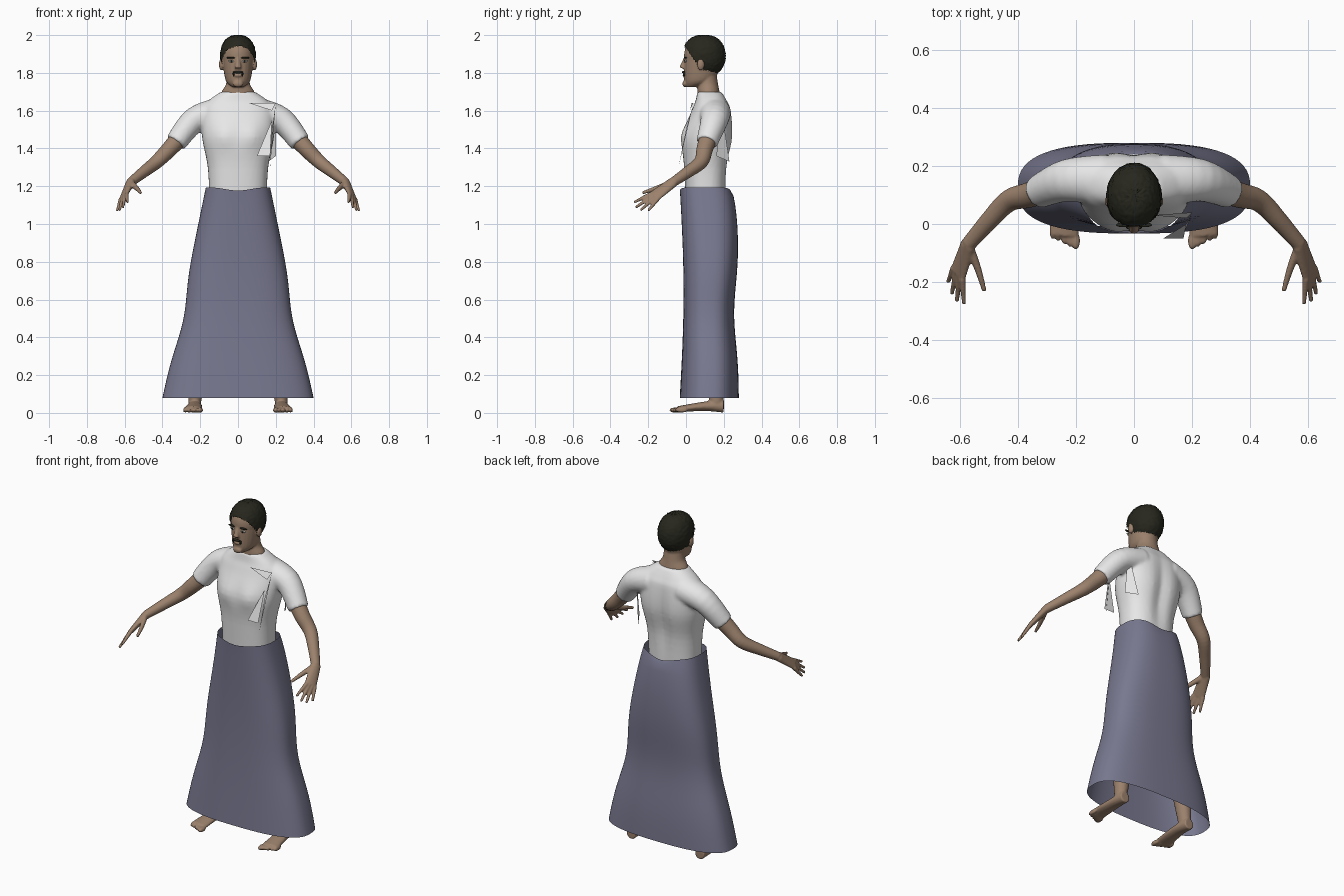
import bpy, bmesh, math, random
from mathutils import Vector, Matrix

cube = bpy.data.objects.get("Cube")
if cube:
    bpy.data.objects.remove(cube, do_unlink=True)
random.seed(4)
SIDEWAYS, FORWARD = Vector((1, 0, 0)), Vector((0, 1, 0))


def material(name, red, green, blue):
    mat = bpy.data.materials.new(name)
    mat.use_nodes = True
    mat.diffuse_color = (red, green, blue, 1)
    mat.node_tree.nodes["Principled BSDF"].inputs["Base Color"].default_value = (red, green, blue, 1)
    return mat


SKIN = material("brown_skin", 0.33, 0.22, 0.15)
WHITE = material("white_cloth", 0.8, 0.8, 0.8)
BLUE = material("blue_grey_cloth", 0.19, 0.19, 0.28)
HAIR = material("dark_hair", 0.02, 0.02, 0.013)
EYE = material("eye_white", 0.7, 0.7, 0.65)


def refine(rows, steps):
    """Smooth curve through the rows."""
    out = []
    last = len(rows) - 1
    for i in range(last):
        around = [rows[max(0, min(last, i + k))] for k in (-1, 0, 1, 2)]
        for step in range(steps):
            t = step / steps
            out.append([b + t / 2 * (c - a + t * (2 * a - 5 * b + 4 * c - d
                        + t * (3 * (b - c) + d - a))) for a, b, c, d in zip(*around)])
    return out + [list(rows[-1])]


def sweep(bm, rows, across=None, sides=24, power=2, steps=5, caps=True):
    """Skin oval sections (x, y, z, half width, half depth); level if no across."""
    rows = refine(rows, steps)
    centres = [Vector(row[:3]) for row in rows]
    rings = []
    for i, (*_, width, depth) in enumerate(rows):
        u, v = SIDEWAYS, FORWARD
        if across:
            along = (centres[min(i + 1, len(rows) - 1)] - centres[max(i - 1, 0)]).normalized()
            u = (across - along * across.dot(along)).normalized()
            v = along.cross(u)
        ring = []
        for k in range(sides):
            c, s = math.cos(math.tau * k / sides), math.sin(math.tau * k / sides)
            out_u = math.copysign(abs(c) ** (2 / power), c) * width
            out_v = math.copysign(abs(s) ** (2 / power), s) * depth
            ring.append(bm.verts.new(centres[i] + u * out_u + v * out_v))
        rings.append(ring)
    for low, high in zip(rings, rings[1:]):
        for k in range(sides):
            n = (k + 1) % sides
            bm.faces.new((low[k], low[n], high[n], high[k]))
    if caps:
        bm.faces.new(rings[0])
        bm.faces.new(rings[-1])
    return rings


def stack(bm, rows, **options):
    """Level sections given as (z, front y, back y, half width)."""
    rows = [(0, (front + back) / 2, z, width, (back - front) / 2) for z, front, back, width in rows]
    return sweep(bm, rows, **options)


def limb(bm, points, start, end, across):
    """Tube through the points, its (half width, half depth) tapering evenly."""
    start, end = Vector(start), Vector(end)
    last = len(points) - 1
    sweep(bm, [(*p, *start.lerp(end, i / last)) for i, p in enumerate(points)], across)


def blob(bm, centre, radii):
    matrix = Matrix.Translation(centre) @ Matrix.Diagonal((*radii, 1))
    bmesh.ops.create_uvsphere(bm, u_segments=16, v_segments=10, radius=1, matrix=matrix)


def blob_pair(bm, centre, radii):
    x, y, z = centre
    for side in (x, -x):
        blob(bm, (side, y, z), radii)


def finish(name, bm, mat, mirror=False, voxel=0):
    """Make the object; a voxel size blends its overlapping shells into one skin."""
    bmesh.ops.recalc_face_normals(bm, faces=bm.faces)
    mesh = bpy.data.meshes.new(name)
    bm.to_mesh(mesh)
    bm.free()
    mesh.polygons.foreach_set("use_smooth", [True] * len(mesh.polygons))
    mesh.materials.append(mat)
    ob = bpy.data.objects.new(name, mesh)
    bpy.context.collection.objects.link(ob)
    if mirror:
        ob.modifiers.new("Mirror", "MIRROR").use_mirror_merge = False
    if voxel:
        blend = ob.modifiers.new("Blend", "REMESH")
        blend.mode, blend.voxel_size, blend.use_smooth_shade = "VOXEL", voxel, True
        ob.modifiers.new("Soften", "SMOOTH").iterations = 3


def bump(value, centre, width):
    return math.exp(-((value - centre) / width) ** 2)


# Long wrapped skirt, flaring to an open hem and dipping at the waist
HEM, WAIST, LEVELS = 0.08, 1.195, 24
bm = bmesh.new()
rows = []
for level in range(LEVELS + 1):
    t = level / LEVELS
    front = -0.033 + 0.02 * math.sin(math.pi * t)
    back = 0.28 - 0.025 * bump(t, 0.4, 0.2) - 0.04 * t ** 8
    width = 0.4 - 0.23 * t - 0.025 * bump(t, 0.37, 0.17)
    rows.append((HEM + (WAIST - HEM) * t, front, back, width))
rings = stack(bm, rows, sides=64, power=2.7, steps=1, caps=False)
for v in rings[-1]:
    v.co.z -= bump(v.co.x, 0, 0.09) * (0.03 if v.co.y > 0.1 else 0.018)
finish("skirt", bm, BLUE)

# Shirt body with chest and spine shaping, then both sleeves
bm = bmesh.new()
stack(bm, [(1.1, 0, 0.21, 0.15), (1.3, -0.01, 0.22, 0.16), (1.46, -0.02, 0.25, 0.19),
           (1.6, 0.03, 0.24, 0.19), (1.65, 0.05, 0.22, 0.16), (1.7, 0.06, 0.19, 0.09)],
      sides=48, power=2.4)
for v in bm.verts:
    if v.co.y < 0.1:
        v.co.y -= 0.012 * bump(abs(v.co.x), 0.075, 0.05) * bump(v.co.z, 1.47, 0.06)
    else:
        v.co.y -= 0.02 * bump(v.co.x, 0, 0.04) * bump(v.co.z, 1.4, 0.2)
for side in (1, -1):
    limb(bm, [(side * 0.1, 0.15, 1.59), (side * 0.23, 0.15, 1.55), (side * 0.33, 0.11, 1.43)],
         (0.09, 0.08), (0.057, 0.057), FORWARD)
finish("shirt", bm, WHITE, voxel=0.01)

# Loose cloth flaps at the left chest and side
bm = bmesh.new()
corner = (0.2, 0.04, 1.64)
for triangle in ([(0.06, 0.03, 1.64), corner, (0.18, 0.02, 1.6)],
                 [corner, (0.18, 0, 1.5), (0.17, -0.04, 1.3)],
                 [(0.18, 0, 1.55), (0.1, -0.05, 1.36), (0.17, -0.05, 1.36)],
                 [(0.2, 0.19, 1.6), (0.16, 0.23, 1.33), (0.2, 0.16, 1.36)]):
    bm.faces.new([bm.verts.new(point) for point in triangle])
finish("loose_flaps", bm, WHITE)

# Arm, palm, fingers and thumb
bm = bmesh.new()
wrist, palm_end = Vector((0.57, -0.07, 1.22)), Vector((0.605, -0.17, 1.145))
limb(bm, [(0.28, 0.13, 1.49), (0.36, 0.1, 1.4), (0.43, 0.08, 1.33), (0.5, 0.01, 1.275), wrist],
     (0.05, 0.05), (0.026, 0.024), FORWARD)
index_tip, little_tip = Vector((0.585, -0.275, 1.115)), Vector((0.64, -0.2, 1.07))
spread = (little_tip - index_tip).normalized()
reach = (palm_end - wrist).normalized()
limb(bm, [wrist, palm_end], (0.03, 0.022), (0.038, 0.013), spread)
for finger in range(4):
    t = finger / 3
    knuckle = palm_end + spread * (t - 0.5) * 0.055
    tip = index_tip.lerp(little_tip, t) + reach * 0.025 * math.sin(math.pi * t)
    limb(bm, [knuckle, tip], (0.012, 0.012), (0.007, 0.007), spread)
limb(bm, [wrist, (0.537, -0.155, 1.19), (0.515, -0.23, 1.165)],
     (0.018, 0.016), (0.008, 0.008), spread)
finish("arms", bm, SKIN, mirror=True, voxel=0.005)

# Leg, foot and toes
bm = bmesh.new()
limb(bm, [(0.23, 0.16, 0.05), (0.2, 0.15, 0.35), (0.12, 0.12, 0.95)],
     (0.033, 0.036), (0.085, 0.09), SIDEWAYS)
limb(bm, [(0.23, 0.2, 0.035), (0.23, 0.1, 0.035), (0.24, -0.04, 0.02)],
     (0.03, 0.034), (0.05, 0.016), SIDEWAYS)
for toe in range(5):
    blob(bm, (0.2 + 0.02 * toe, -0.058 + 0.009 * toe, 0.015), (0.011 if toe else 0.015, 0.032, 0.014))
finish("legs_and_feet", bm, SKIN, mirror=True, voxel=0.006)


def skull(bm, grow):
    """Rounded cranium, enlarged on all sides by grow."""
    rows = []
    for step in range(-12, 13):
        angle = math.radians(7 * step)
        size = math.cos(angle) ** 0.8
        rows.append((0, 0.095, 1.89 + (0.1 + grow) * math.sin(angle),
                     (0.085 + grow) * size, (0.105 + grow) * size))
    sweep(bm, rows, sides=72, steps=2)


# Head with jaw, neck, nose, lips, chin and ears
bm = bmesh.new()
skull(bm, 0)
stack(bm, [(1.725, 0, 0.07, 0.03), (1.76, -0.01, 0.15, 0.065),
           (1.85, -0.01, 0.18, 0.08), (1.9, -0.005, 0.18, 0.08)])
stack(bm, [(1.6, 0.06, 0.2, 0.09), (1.69, 0.06, 0.18, 0.09),
           (1.74, 0.06, 0.17, 0.064), (1.8, 0.06, 0.16, 0.06)])
limb(bm, [(0, 0, 1.88), (0, -0.022, 1.825)], (0.009, 0.011), (0.018, 0.014), SIDEWAYS)
blob(bm, (0, -0.01, 1.787), (0.022, 0.009, 0.008))
blob(bm, (0, -0.006, 1.742), (0.028, 0.013, 0.018))
blob_pair(bm, (0.088, 0.078, 1.845), (0.013, 0.02, 0.032))
finish("head", bm, SKIN, voxel=0.005)

# Cropped hair, trimmed to a hairline that drops towards the nape
bm = bmesh.new()
skull(bm, 0.01)
trim = []
for face in bm.faces:
    middle = face.calc_center_median()
    if middle.z < max(1.93 - 1.35 * middle.y, 1.785):
        trim.append(face)
bmesh.ops.delete(bm, geom=trim, context="FACES")
for v in bm.verts:
    v.co += 0.002 * Vector([random.uniform(-1, 1) for _ in v.co])
finish("hair", bm, HAIR)

# Brows, pupils, moustache and short beard sides
bm = bmesh.new()
blob_pair(bm, (0.037, -0.003, 1.88), (0.025, 0.008, 0.005))
blob_pair(bm, (0.035, -0.007, 1.862), (0.006, 0.004, 0.006))
blob_pair(bm, (0.023, -0.009, 1.795), (0.005, 0.007, 0.013))
blob(bm, (0, -0.013, 1.804), (0.026, 0.008, 0.007))
finish("brows_and_moustache", bm, HAIR)

bm = bmesh.new()
blob_pair(bm, (0.035, -0.002, 1.862), (0.016, 0.006, 0.006))
finish("eyes", bm, EYE)
